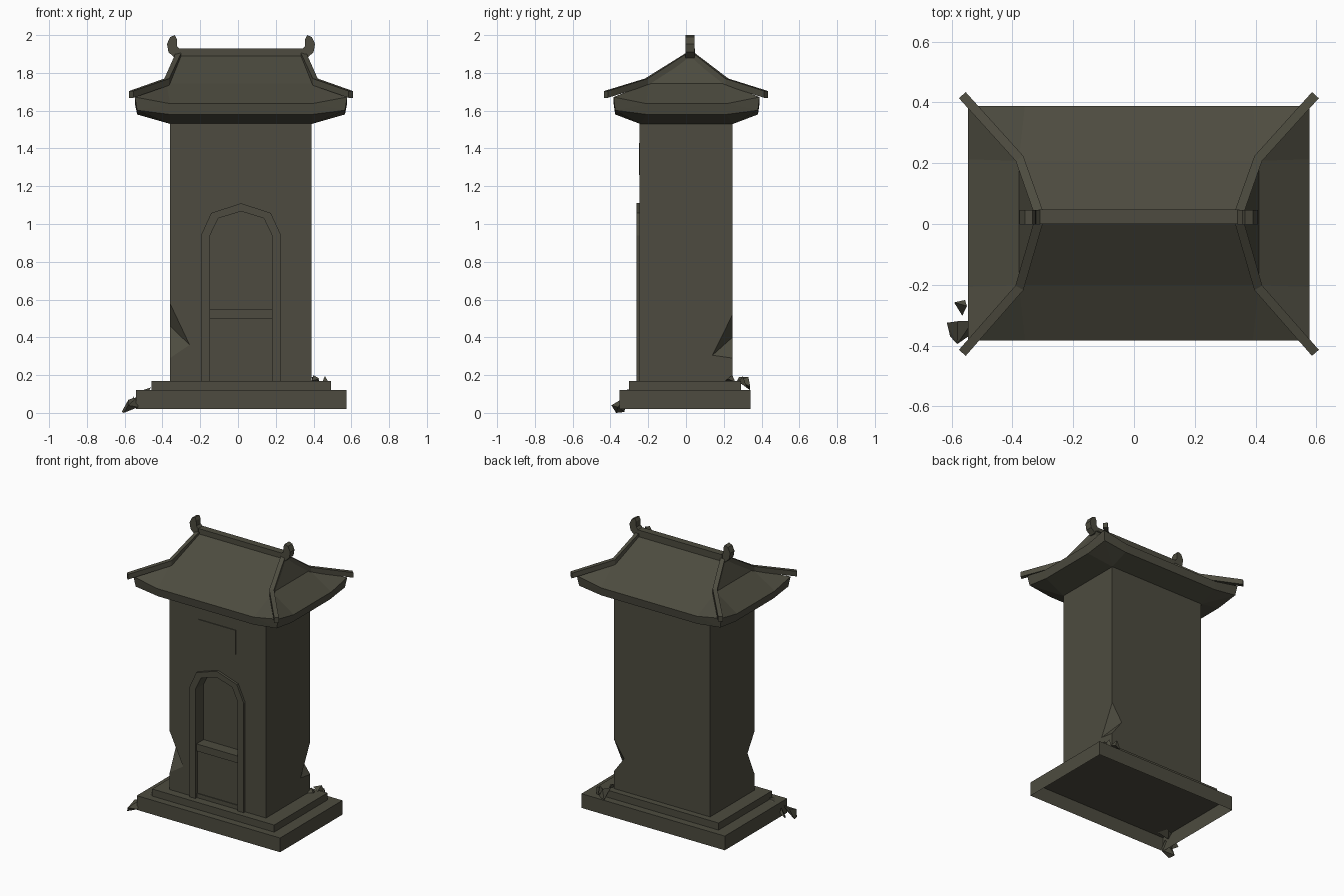
import bpy, bmesh
from mathutils import Vector

if "Cube" in bpy.data.objects:
    bpy.data.objects.remove(bpy.data.objects["Cube"])

CX = 0.016  # the building sits slightly right of the scattered rubble

stone = bpy.data.materials.new("weathered_stone")
stone.diffuse_color = (0.074, 0.071, 0.050, 1)
stone.use_nodes = True
stone.node_tree.nodes["Principled BSDF"].inputs["Base Color"].default_value = stone.diffuse_color


def finish(name, bm):
    bmesh.ops.remove_doubles(bm, verts=bm.verts, dist=1e-5)
    bmesh.ops.recalc_face_normals(bm, faces=bm.faces)
    me = bpy.data.meshes.new(name)
    bm.to_mesh(me)
    bm.free()
    me.materials.append(stone)
    ob = bpy.data.objects.new(name, me)
    bpy.context.collection.objects.link(ob)
    return ob


def box(name, x0, x1, y0, y1, z0, z1, open_bottom=False):
    bm = bmesh.new()
    bmesh.ops.create_cube(bm, size=1)
    for v in bm.verts:
        v.co = Vector((x0 + (v.co.x + .5) * (x1 - x0),
                       y0 + (v.co.y + .5) * (y1 - y0),
                       z0 + (v.co.z + .5) * (z1 - z0)))
    if open_bottom:
        bm.normal_update()
        low = [f for f in bm.faces if f.normal.z < -.5]
        bmesh.ops.delete(bm, geom=low, context='FACES_ONLY')
    return finish(name, bm)


def bridge(bm, a, b, closed=True):
    n = len(a)
    for i in range(n if closed else n - 1):
        j = (i + 1) % n
        bm.faces.new((a[i], a[j], b[j], b[i]))


def prism(name, profile, y0, y1):
    bm = bmesh.new()
    a = [bm.verts.new((x, y0, z)) for x, z in profile]
    b = [bm.verts.new((x, y1, z)) for x, z in profile]
    bridge(bm, a, b)
    bm.faces.new(a)
    bm.faces.new(b)
    return finish(name, bm)


def hull(name, pts):
    bm = bmesh.new()
    for p in pts:
        bm.verts.new(p)
    bmesh.ops.convex_hull(bm, input=bm.verts)
    return finish(name, bm)


def cut(target, cutter):
    m = target.modifiers.new(cutter.name, 'BOOLEAN')
    m.operation = 'DIFFERENCE'
    m.solver = 'EXACT'
    m.object = cutter
    cutter.hide_render = True
    cutter.hide_viewport = True


# Stepped base, open underneath
box("base_slab", -.541, .575, -.353, .341, .02, .12, True)
box("base_step", -.457, .493, -.302, .29, .12, .17, True)

# Tower body
body = box("body", -.36, .39, -.245, .246, .17, 1.54)


# Arched niche and its raised frame
def arch(w, z0, zs, ws, zm, za):
    half = [(w, z0), (w, zs), (ws, zm)]
    return ([(CX - x, z) for x, z in half] + [(CX, za)]
            + [(CX + x, z) for x, z in reversed(half)])


inner = arch(.164, .17, .94, .121, 1.03, 1.067)
outer = arch(.212, .17, .94, .158, 1.058, 1.11)
cut(body, prism("niche_cutter", arch(.164, .2, .94, .121, 1.03, 1.067), -.3, -.17))

bm = bmesh.new()
loops = [[bm.verts.new((x, y, z)) for x, z in prof]
         for prof, y in ((outer, -.24), (outer, -.262), (inner, -.262), (inner, -.24))]
for i in range(3):
    bridge(bm, loops[i], loops[i + 1], closed=False)
finish("arch_frame", bm)

# Door panel, sill and sign plate
box("door_panel", -.148, .18, -.24, -.165, .17, .5)
box("door_sill", -.148, .18, -.25, -.165, .5, .55)
box("sign_plate", -.135, .155, -.25, -.24, 1.26, 1.43)


# Broken corners: wedge through top, bottom and two side points, pushed outward
def chip(name, top, bottom, p, q):
    t, b, p, q = (Vector(v) for v in (top, bottom, p, q))
    mid = (p + q) / 2
    cut(body, hull(name, [t + (t - mid) * .3, b + (b - mid) * .3,
                          p + (p - q) * .3, q + (q - p) * .3]))


chip("front_chip_cutter", (-.36, -.245, .58), (-.36, -.245, .29),
     (-.256, -.245, .36), (-.36, -.17, .46))
chip("back_chip_cutter", (.39, .246, .52), (.39, .246, .29),
     (.39, .14, .305), (.31, .246, .40))


# Roof: rings from soffit to ridge, corners lifted
def ring(bm, hx, hy, zm, zc, cy=.003):
    bx, by = min(.375, hx), min(.21, hy)
    q = [(hx, -by, zm), (hx, by, zm), (hx, hy, zc), (bx, hy, zm),
         (-bx, hy, zm), (-hx, hy, zc), (-hx, by, zm), (-hx, -by, zm),
         (-hx, -hy, zc), (-bx, -hy, zm), (bx, -hy, zm), (hx, -hy, zc)]
    return [bm.verts.new((CX + x, cy + y, z)) for x, y, z in q]


bm = bmesh.new()
rings = [ring(bm, .375, .246, 1.53, 1.53),
         ring(bm, .55, .378, 1.58, 1.602),
         ring(bm, .562, .386, 1.637, 1.672),
         ring(bm, .395, .205, 1.745, 1.745),
         ring(bm, .335, 0, 1.905, 1.905, .02)]
for a, b in zip(rings, rings[1:]):
    bridge(bm, a, b)
bmesh.ops.remove_doubles(bm, verts=bm.verts, dist=1e-5)
bmesh.ops.dissolve_degenerate(bm, edges=bm.edges, dist=1e-5)
bmesh.ops.triangulate(bm, faces=[f for f in bm.faces if len(f.verts) > 3])
finish("roof", bm)

# Ridge bar
box("ridge", -.315, .347, 0, .048, 1.875, 1.928)

# Curled ridge ends
horn = [(.35, 2.0), (.375, 1.99), (.392, 1.953), (.384, 1.91), (.352, 1.88),
        (.325, 1.88), (.325, 1.928), (.339, 1.942), (.34, 1.98)]
for s, side in ((-1, "left"), (1, "right")):
    prism("ridge_end_" + side, [(CX + s * x, z) for x, z in horn], -.002, .046)


# Hip ribs running to the upturned corners
def rib(name, pts, w, h):
    pts = [Vector(p) for p in pts]
    bm = bmesh.new()
    secs = []
    for i, p in enumerate(pts):
        d = (pts[min(i + 1, len(pts) - 1)] - pts[max(i - 1, 0)])
        n = Vector((-d.y, d.x, 0)).normalized() * w / 2
        dz = Vector((0, 0, h))
        secs.append([bm.verts.new(v) for v in (p - n, p + n, p + n - dz, p - n - dz)])
    for a, b in zip(secs, secs[1:]):
        bridge(bm, a, b)
    bm.faces.new(secs[0])
    bm.faces.new(secs[-1])
    finish(name, bm)


for sx, side in ((-1, "left"), (1, "right")):
    for sy, end in ((-1, "front"), (1, "back")):
        rib("hip_rib_%s_%s" % (end, side),
            [(CX + sx * .33, .023 + sy * .015, 1.908),
             (CX + sx * .393, .003 + sy * .213, 1.77),
             (CX + sx * .581, sy * .424, 1.704)], .03, .036)

# Fallen stone shards
hull("shard_front_large", [(-.616, -.325, .005), (-.605, -.37, .0), (-.582, -.395, .04),
                           (-.53, -.32, .085), (-.53, -.36, .03), (-.58, -.32, .07)])
hull("shard_left", [(-.592, -.258, .03), (-.556, -.25, .06), (-.565, -.302, .02), (-.55, -.27, .09)])
hull("shard_front_step", [(-.54, -.30, .085), (-.46, -.27, .135), (-.47, -.32, .12),
                          (-.5, -.25, .115), (-.535, -.26, .11)])
hull("shard_back_large", [(.39, .28, .19), (.42, .33, .19), (.44, .34, .14),
                          (.43, .27, .17), (.40, .34, .12)])
hull("shard_back_small", [(.39, .21, .17), (.40, .245, .2), (.43, .22, .18), (.42, .26, .165)])
hull("shard_back_tiny", [(.445, .29, .16), (.46, .30, .195), (.478, .28, .165), (.46, .325, .13)])
